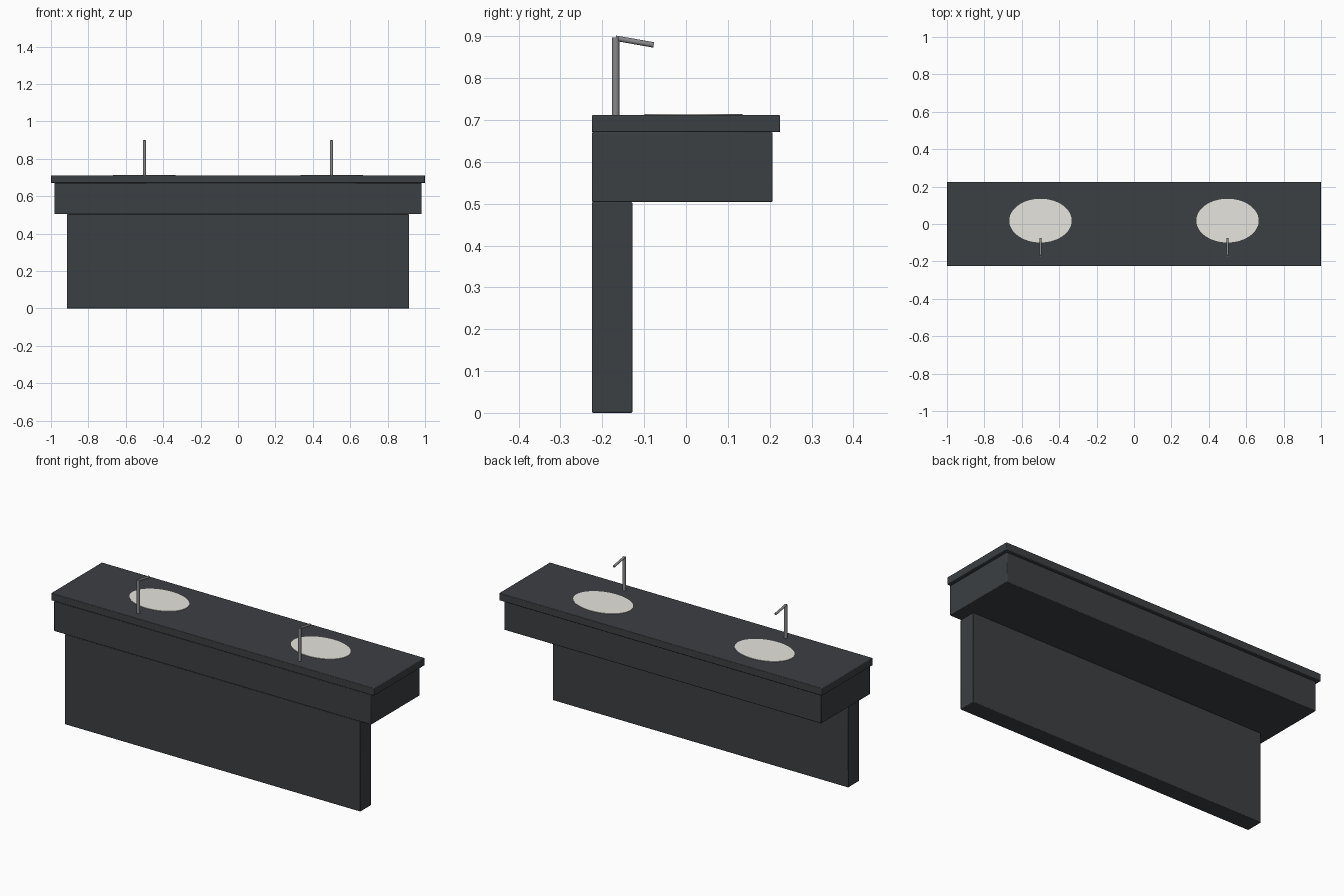
import bpy
from math import radians
from mathutils import Vector

if "Cube" in bpy.data.objects:
    bpy.data.objects.remove(bpy.data.objects["Cube"])


def paint(obj, name, color):
    mat = bpy.data.materials.get(name) or bpy.data.materials.new(name)
    mat.diffuse_color = color
    mat.use_nodes = True
    mat.node_tree.nodes["Principled BSDF"].inputs["Base Color"].default_value = mat.diffuse_color
    obj.data.materials.append(mat)


def block(name, x, y0, y1, z0, z1):
    """Box mirrored about x = 0 with a small softened edge."""
    bpy.ops.mesh.primitive_cube_add(size=1, location=(0, (y0 + y1) / 2, (z0 + z1) / 2))
    obj = bpy.context.object
    obj.name = name
    obj.scale = (2 * x, y1 - y0, z1 - z0)
    bpy.ops.object.transform_apply(location=False, rotation=False, scale=True)
    bevel = obj.modifiers.new("soft_edges", "BEVEL")
    bevel.width = 0.003
    bevel.segments = 2
    bpy.ops.object.shade_smooth_by_angle(angle=radians(30))
    paint(obj, "dark_slate", (0.045, 0.05, 0.055, 1))
    return obj


def rod(name, start, end, radius):
    """Round bar between two points."""
    start, end = Vector(start), Vector(end)
    axis = end - start
    bpy.ops.mesh.primitive_cylinder_add(vertices=12, radius=radius, depth=axis.length,
                                        location=(start + end) / 2)
    obj = bpy.context.object
    obj.name = name
    obj.rotation_euler = axis.to_track_quat("Z", "Y").to_euler()
    bpy.ops.object.shade_smooth_by_angle(angle=radians(40))
    paint(obj, "steel", (0.25, 0.25, 0.26, 1))


# Vanity body
block("support_panel", 0.915, -0.225, -0.128, 0.0, 0.504)
block("cabinet", 0.982, -0.225, 0.207, 0.504, 0.671)
block("countertop", 1.0, -0.225, 0.225, 0.671, 0.712)

# Basins and taps
for side, x in (("left", -0.5), ("right", 0.5)):
    bpy.ops.mesh.primitive_cylinder_add(vertices=48, radius=1, depth=1,
                                        location=(x, 0.018, 0.7125))
    basin = bpy.context.object
    basin.name = side + "_basin"
    basin.scale = (0.167, 0.117, 0.004)
    bpy.ops.object.transform_apply(location=False, rotation=False, scale=True)
    bpy.ops.object.shade_smooth_by_angle(angle=radians(30))
    paint(basin, "ceramic", (0.8, 0.78, 0.73, 1))

    rod(side + "_tap_stem", (x, -0.168, 0.71), (x, -0.168, 0.897), 0.009)
    rod(side + "_tap_spout", (x, -0.168, 0.8955), (x, -0.077, 0.8795), 0.0065)
